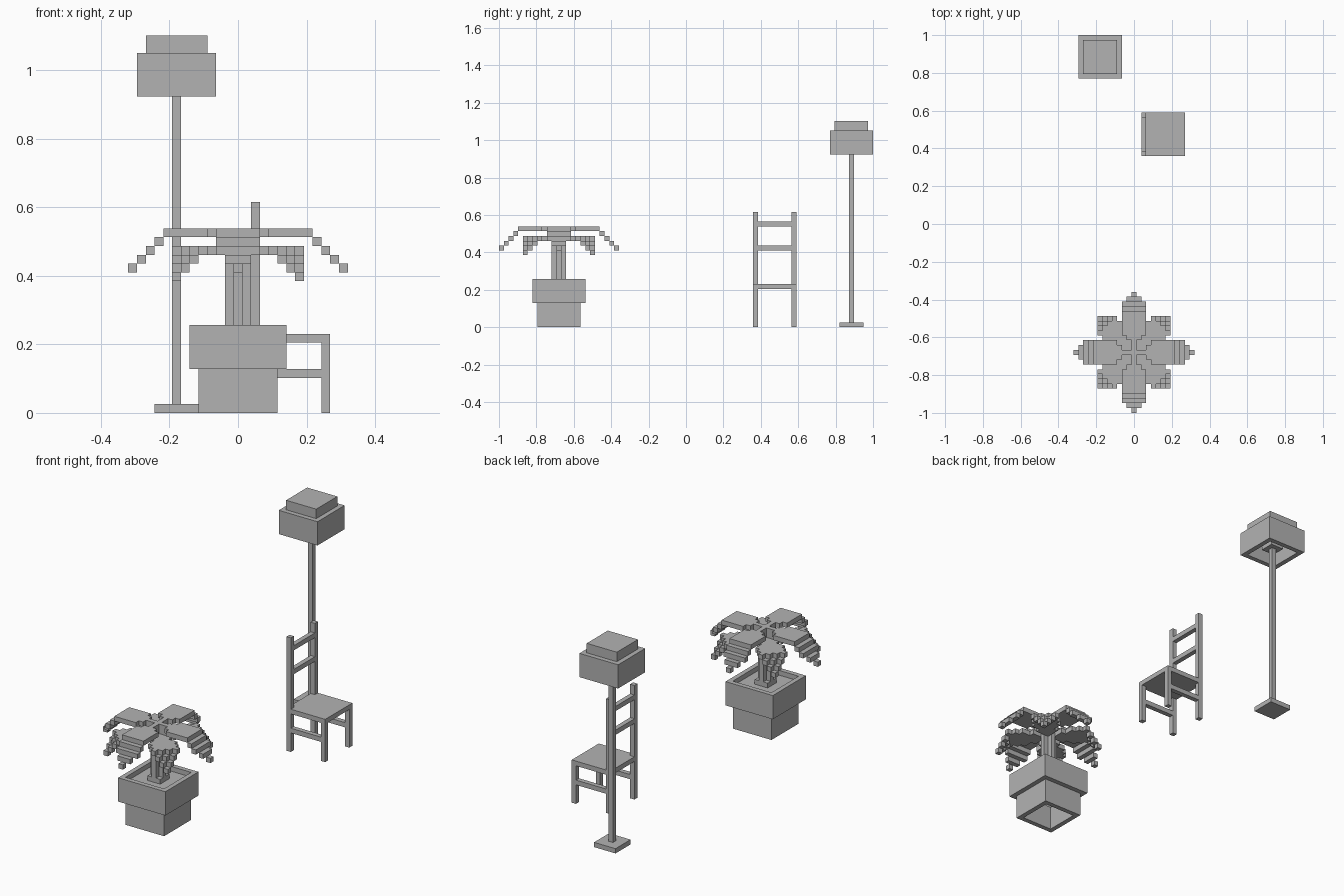
import bpy, bmesh
from mathutils import Vector

if "Cube" in bpy.data.objects:
    bpy.data.objects.remove(bpy.data.objects["Cube"])

U = 2 / 78          # one block; all sizes below are in blocks

grey = bpy.data.materials.new("plain grey")
grey.use_nodes = True
colour = (0.45, 0.45, 0.45, 1)
grey.diffuse_color = colour
grey.node_tree.nodes["Principled BSDF"].inputs["Base Color"].default_value = colour

PLANT = Vector((0, -26.5, 0))
CHAIR = Vector((6, 18.5, 0))
LAMP = Vector((-7, 34.5, 0))


def finish(name, bm, origin):
    bmesh.ops.recalc_face_normals(bm, faces=bm.faces)
    bmesh.ops.scale(bm, vec=(U, U, U), verts=bm.verts)
    mesh = bpy.data.meshes.new(name)
    bm.to_mesh(mesh)
    bm.free()
    mesh.materials.append(grey)
    obj = bpy.data.objects.new(name, mesh)
    obj.location = origin * U
    bpy.context.collection.objects.link(obj)


def box(name, origin, x, y, z):
    """Box from (low, high) ranges on each axis."""
    bm = bmesh.new()
    bmesh.ops.create_cube(bm, size=1)
    for v in bm.verts:
        v.co = [r[0] if c < 0 else r[1] for c, r in zip(v.co, (x, y, z))]
    finish(name, bm, origin)


def block(name, origin, width, low, high):
    """Square block centred on the origin."""
    h = width / 2
    box(name, origin, (-h, h), (-h, h), (low, high))


def tube(name, origin, width, low, high):
    """Square open tube with walls one block thick."""
    bm = bmesh.new()
    h = width / 2
    loops = []
    for r, z in ((h, low), (h, high), (h - 1, high), (h - 1, low)):
        loops.append([bm.verts.new((sx * r, sy * r, z))
                      for sx, sy in ((-1, -1), (1, -1), (1, 1), (-1, 1))])
    for a, b in zip(loops, loops[1:] + loops[:1]):
        for i in range(4):
            j = (i + 1) % 4
            bm.faces.new((a[i], a[j], b[j], b[i]))
    finish(name, bm, origin)


def blocks(name, origin, cells):
    """Outer skin of a set of unit cells, centred in x and y on each cell."""
    bm = bmesh.new()
    axes = [Vector(a) for a in ((1, 0, 0), (0, 1, 0), (0, 0, 1))]
    for cell in cells:
        centre = Vector(cell) + axes[2] / 2
        for k in range(3):
            for s in (-1, 1):
                n = axes[k] * s
                if tuple(int(c) for c in Vector(cell) + n) in cells:
                    continue
                u, w = axes[(k + 1) % 3] / 2, axes[(k + 2) % 3] / 2 * s
                mid = centre + n / 2
                bm.faces.new([bm.verts.new(mid + p)
                              for p in (-u - w, u - w, u + w, w - u)])
    bmesh.ops.remove_doubles(bm, verts=bm.verts, dist=0.001)
    bmesh.ops.dissolve_limit(bm, angle_limit=0.01, verts=bm.verts, edges=bm.edges)
    finish(name, bm, origin)


# Floor lamp
block("lamp_base", LAMP, 5, 0, 1)
block("lamp_pole", LAMP, 1, 1, 40)
block("lamp_bulb", LAMP, 3, 37, 40)
tube("lamp_shade", LAMP, 9, 36, 40)
block("lamp_shade_top", LAMP, 9, 40, 41)
block("lamp_cap", LAMP, 7, 41, 43)

# Chair, with its back on the right
for side, y in (("right", (-4.5, -3.5)), ("left", (3.5, 4.5))):
    box(side + "_back_post", CHAIR, (-4.5, -3.5), y, (0, 24))
    box(side + "_front_leg", CHAIR, (3.5, 4.5), y, (0, 8))
    box(side + "_stretcher", CHAIR, (-3.5, 3.5), y, (4, 5))
for name, z in (("lower_back_rail", 16), ("upper_back_rail", 21)):
    box(name, CHAIR, (-4.5, -3.5), (-3.5, 3.5), (z, z + 1))
box("seat", CHAIR, (-3.5, 4.5), (-4.5, 4.5), (8, 9))
box("seat_back_edge", CHAIR, (-4.5, -3.5), (-3.5, 3.5), (8, 9))

# Pot, open underneath
tube("pot_lower", PLANT, 9, 0, 5)
tube("pot_upper", PLANT, 11, 5, 10)
block("soil", PLANT, 9, 8, 9)

# Trunk: square foot, cross-shaped stem and crown
block("trunk_foot", PLANT, 3, 9, 10)
arms = ((1, 0), (0, 1), (-1, 0), (0, -1))
trunk = {(0, 0, z) for z in range(10, 21)}
for dx, dy in arms:
    trunk |= {(dx, dy, z) for z in range(10, 19)}
    trunk |= {(dx * r, dy * r, 19) for r in (1, 2)}
blocks("trunk", PLANT, trunk)

# Four straight upper leaves that step down to a point
for n, (dx, dy) in enumerate(arms):
    leaf = set()
    for r in range(1, 13):
        half = 0 if r < 3 else 1 if r == 3 else min(2, 12 - r)
        z = 20 - max(0, r - 8)
        for t in range(-half, half + 1):
            leaf.add((dx * r - dy * t, dy * r + dx * t, z))
    blocks("upper_leaf_%d" % n, PLANT, leaf)

# Four diagonal lower leaves that droop at the corner
for n, (sx, sy) in enumerate(((1, 1), (-1, 1), (-1, -1), (1, -1))):
    leaf = set()
    for i in range(1, 8):
        for j in range(1, 8):
            s = i + j
            if abs(i - j) <= min(3, s // 2):
                leaf.add((sx * i, sy * j, 18 - max(0, s - 11)))
    blocks("lower_leaf_%d" % n, PLANT, leaf)
